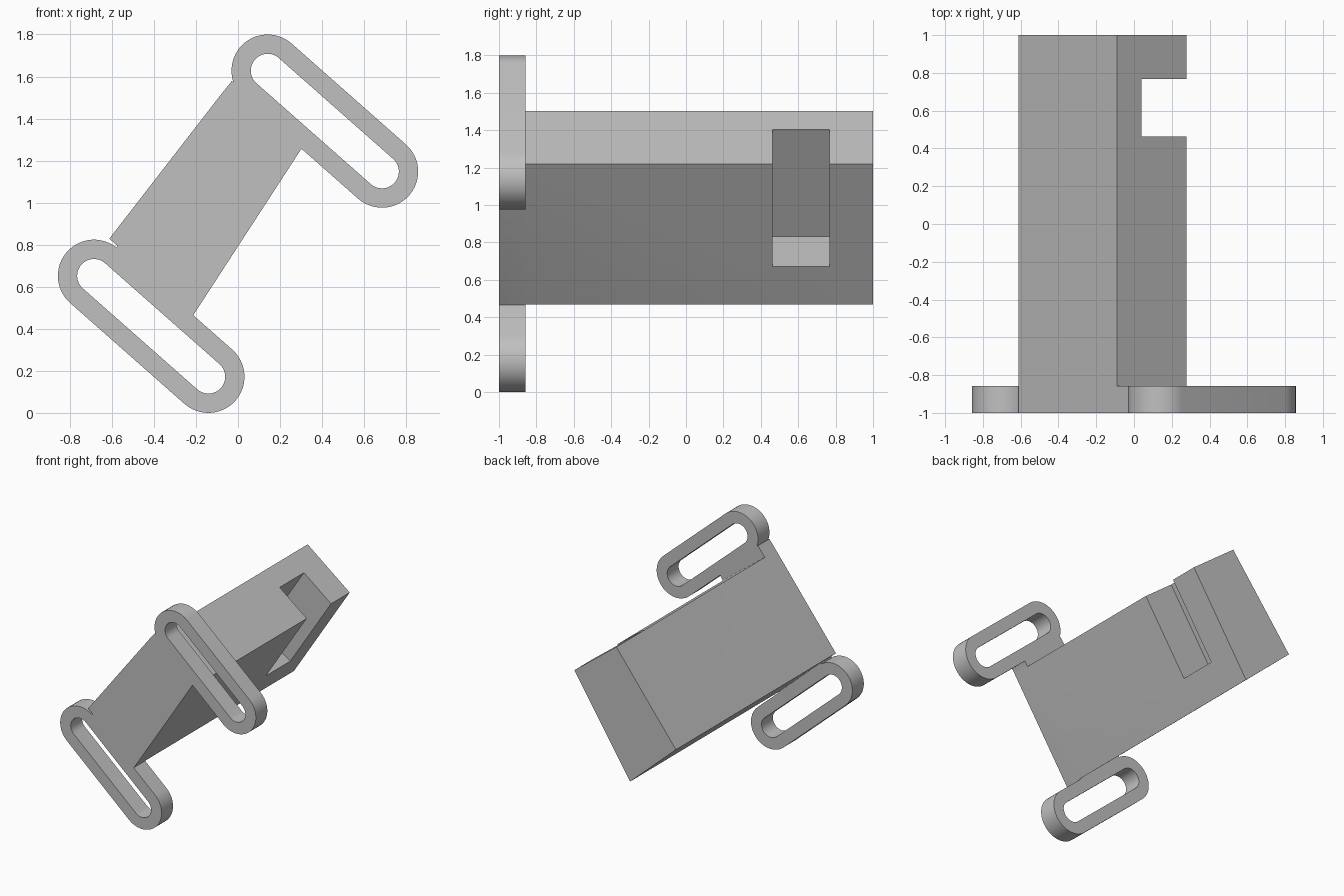
import bpy, bmesh, math
from mathutils import Vector

if "Cube" in bpy.data.objects:
    bpy.data.objects.remove(bpy.data.objects["Cube"], do_unlink=True)

FRONT, PLATE_BACK, BACK = -1.0, -0.857, 1.0
MID_Z = 0.9

grey = bpy.data.materials.new("plain_grey")
grey.use_nodes = True
grey.diffuse_color = (0.53, 0.53, 0.53, 1)
grey.node_tree.nodes["Principled BSDF"].inputs["Base Color"].default_value = (0.53, 0.53, 0.53, 1)


def finish(name, bm):
    bmesh.ops.recalc_face_normals(bm, faces=bm.faces[:])
    mesh = bpy.data.meshes.new(name)
    bm.to_mesh(mesh)
    bm.free()
    mesh.materials.append(grey)
    obj = bpy.data.objects.new(name, mesh)
    bpy.context.collection.objects.link(obj)
    return obj


def prism(name, profile, y0, y1):
    """Extrude an (x, z) outline along y."""
    bm = bmesh.new()
    face = bm.faces.new([bm.verts.new((x, y0, z)) for x, z in profile])
    side = bmesh.ops.extrude_face_region(bm, geom=[face])["geom"]
    verts = [v for v in side if isinstance(v, bmesh.types.BMVert)]
    bmesh.ops.translate(bm, verts=verts, vec=(0, y1 - y0, 0))
    return finish(name, bm)


def capsule(a, b, radius, steps=24):
    """Outline of a rounded slot from a to b."""
    start = math.atan2(b.y - a.y, b.x - a.x) + math.pi / 2
    points = []
    for centre, turn in ((a, start), (b, start + math.pi)):
        for i in range(steps + 1):
            t = turn + math.pi * i / steps
            points.append(centre + radius * Vector((math.cos(t), math.sin(t))))
    return points


def strap_loop(name, a, b):
    """Flat capsule ring with a long slot."""
    bm = bmesh.new()
    loops = [[bm.verts.new((p.x, y, p.y)) for p in capsule(a, b, r)]
             for r, y in ((0.172, FRONT), (0.172, PLATE_BACK),
                          (0.08, PLATE_BACK), (0.08, FRONT))]
    for k in range(4):
        p, q = loops[k], loops[(k + 1) % 4]
        for i in range(len(p)):
            j = (i + 1) % len(p)
            bm.faces.new((p[i], p[j], q[j], q[i]))
    return finish(name, bm)


def boolean(target, other, operation):
    mod = target.modifiers.new(operation.lower(), "BOOLEAN")
    mod.operation, mod.solver, mod.object = operation, "EXACT", other
    bpy.context.view_layer.objects.active = target
    bpy.ops.object.modifier_apply(modifier=mod.name)
    bpy.data.objects.remove(other, do_unlink=True)


# Long four-sided bar
low_left, top_left = (-0.612, 0.829), (-0.09, 1.503)
top_right, low_right = (0.278, 1.22), (-0.21, 0.469)
bracket = prism("bracket", [low_left, top_left, top_right, low_right], FRONT, BACK)

# Pocket near the back, open to the top and the side
pocket = prism("pocket_cutter", [(-0.33, 0.833), (0.1, 1.494), (0.6, 1.5),
                                 (0.42, 0.345)], 0.463, 0.767)
pocket.hide_render = True
boolean(bracket, pocket, "DIFFERENCE")

# Front webs joining the bar to the two loops
upper_web = prism("upper_web", [top_left, (-0.03, 1.578), (0.063, 1.534), (0.333, 1.287),
                                (0.299, 1.252), top_right], FRONT, PLATE_BACK)
lower_web = prism("lower_web", [(-0.574, 0.795), low_right, (-0.245, 0.43),
                                (-0.6, 0.745)], FRONT, PLATE_BACK)
boolean(bracket, upper_web, "UNION")
boolean(bracket, lower_web, "UNION")

# Two matching loops, opposite each other about the centre
for name, side in (("upper_loop", 1), ("lower_loop", -1)):
    a = Vector((side * 0.141, MID_Z + side * 0.728))
    b = Vector((side * 0.685, MID_Z + side * 0.248))
    boolean(bracket, strap_loop(name, a, b), "UNION")

bpy.ops.object.select_all(action="DESELECT")
bracket.select_set(True)
bpy.context.view_layer.objects.active = bracket
bpy.ops.object.shade_smooth_by_angle(angle=math.radians(25))
